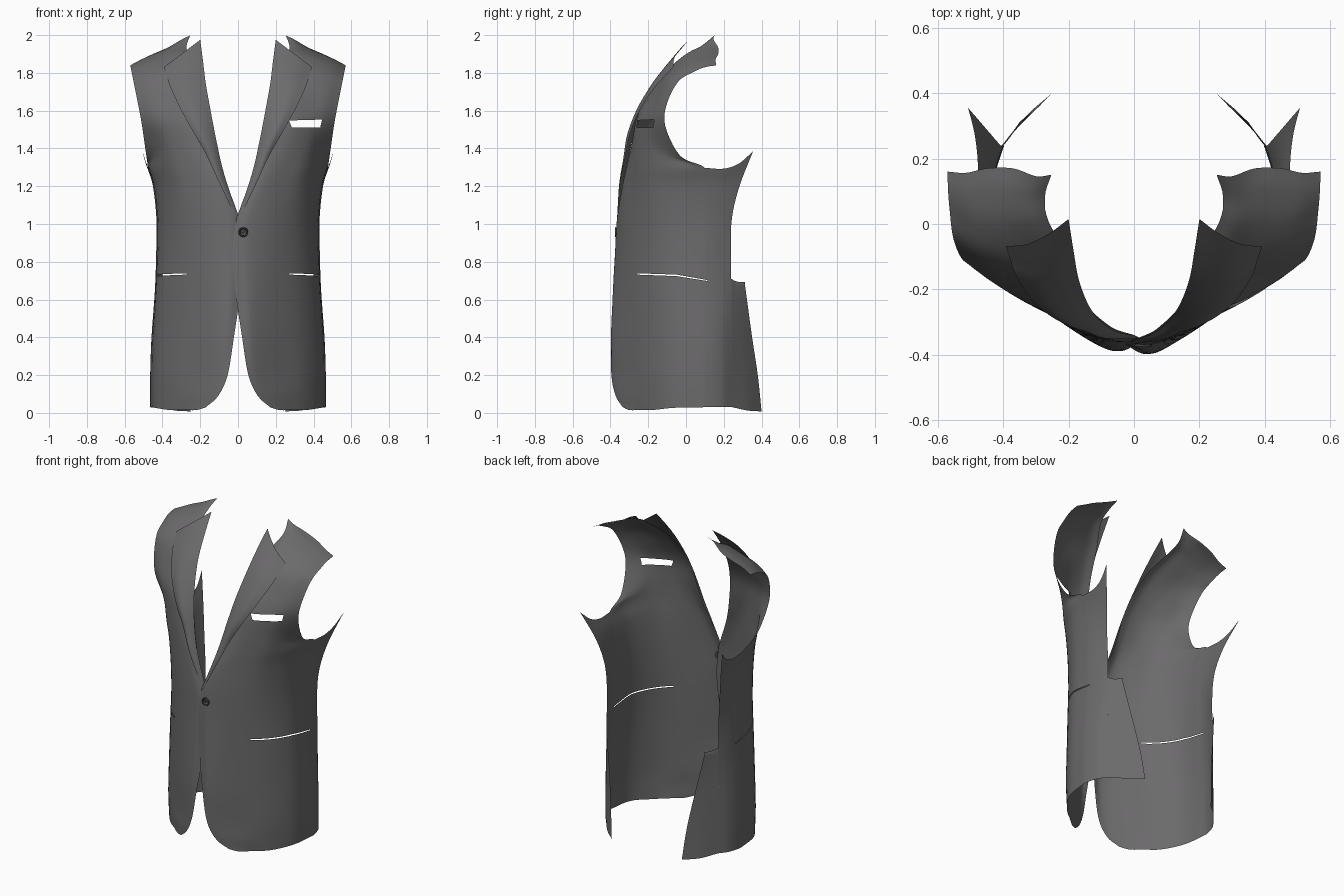
import bpy, bmesh, math
from mathutils import Vector

if "Cube" in bpy.data.objects:
    bpy.data.objects.remove(bpy.data.objects["Cube"])

def material(name, c):
    m = bpy.data.materials.new(name)
    m.diffuse_color = (*c, 1)
    m.use_nodes = True
    m.node_tree.nodes["Principled BSDF"].inputs["Base Color"].default_value = m.diffuse_color
    return m

CLOTH = material("charcoal cloth", (0.15, 0.145, 0.15))
BUTTON = material("dark button", (0.06, 0.057, 0.06))

def smooth_path(pts, n):
    """Catmull-Rom through the points, n samples per span."""
    p = [Vector(q) for q in pts]
    p = [2 * p[0] - p[1]] + p + [2 * p[-1] - p[-2]]
    out = []
    for i in range(1, len(p) - 2):
        a, b, c, d = p[i - 1:i + 3]
        for k in range(n):
            t = k / n
            out.append(0.5 * (2 * b + (c - a) * t + (2 * a - 5 * b + 4 * c - d) * t * t
                              + (3 * b - a - 3 * c + d) * t ** 3))
    return out + [p[-2]]

def loft(bm, rows, n=5):
    """Smooth sheet through rows of control points."""
    cols = [smooth_path(c, n) for c in zip(*rows)]
    grid = [[bm.verts.new(q) for q in smooth_path(r, n)] for r in zip(*cols)]
    for a, b in zip(grid, grid[1:]):
        for i in range(len(a) - 1):
            bm.faces.new((a[i], a[i + 1], b[i + 1], b[i]))

def cut_hole(bm, poly, axis):
    """Cut a convex hole; poly is counter-clockwise in (axis, z), on the outer front half."""
    other = 1 - axis
    lo = [min(q[i] for q in poly) - 0.05 for i in (0, 1)]
    hi = [max(q[i] for q in poly) + 0.05 for i in (0, 1)]
    planes = []
    for (a, b), (c, d) in zip(poly, poly[1:] + poly[:1]):
        co, no = Vector((0, 0, b)), Vector((0, 0, a - c))
        co[axis], no[axis] = a, d - b
        planes.append((co, no.normalized()))
    for co, no in planes:
        faces = [f for f in bm.faces if all(
            lo[i] < f.calc_center_median()[(axis, 2)[i]] < hi[i] for i in (0, 1))]
        geom = list({e for f in faces for e in f.edges}) + list({v for f in faces for v in f.verts})
        bmesh.ops.bisect_plane(bm, geom=geom + faces, plane_co=co, plane_no=no, dist=1e-5)
    dead = [f for f in bm.faces
            if all((f.calc_center_median() - co).dot(no) < 0 for co, no in planes)]
    bmesh.ops.delete(bm, geom=dead, context='FACES')

def finish(bm, name, mat, side=1):
    bmesh.ops.remove_doubles(bm, verts=bm.verts, dist=0.0005)
    if side < 0:  # mirrored side tucks slightly behind at the centre overlap
        for v in bm.verts:
            v.co.y += 0.014 * max(0, 1 - abs(v.co.x) / 0.12)
            v.co.x *= -1
        bmesh.ops.reverse_faces(bm, faces=bm.faces)
    me = bpy.data.meshes.new(name)
    bm.to_mesh(me)
    bm.free()
    me.materials.append(mat)
    ob = bpy.data.objects.new(name, me)
    bpy.context.collection.objects.link(ob)
    bpy.context.view_layer.objects.active = ob
    ob.select_set(True)
    bpy.ops.object.shade_smooth_by_angle(angle=math.radians(40))
    ob.select_set(False)

def level(z, *xy):
    return [(x, y, z) for x, y in xy]

# Front panel: rows from hem to armhole base, front edge to side seam
LOWER = [
    [(.17, -.335, .03), (.22, -.30, .015), (.28, -.25, .015), (.36, -.18, .015), (.44, -.06, .027), (.465, .1, .03)],
    level(.09, (.105, -.372), (.155, -.345), (.25, -.28), (.36, -.185), (.442, -.06), (.465, .1)),
    level(.2, (.055, -.395), (.11, -.37), (.24, -.285), (.36, -.19), (.443, -.06), (.465, .1)),
    level(.4, (.022, -.395), (.08, -.388), (.22, -.30), (.35, -.195), (.438, -.06), (.458, .1)),
    level(.65, (-.015, -.375), (.06, -.383), (.20, -.31), (.34, -.20), (.425, -.06), (.44, .1)),
    level(.85, (-.03, -.365), (.05, -.373), (.19, -.315), (.33, -.205), (.415, -.06), (.433, .1)),
    level(1.03, (-.005, -.355), (.06, -.363), (.19, -.315), (.33, -.21), (.415, -.06), (.432, .1)),
    level(1.2, (.055, -.33), (.12, -.335), (.22, -.295), (.34, -.215), (.43, -.06), (.45, .1)),
    level(1.297, (.088, -.305), (.15, -.315), (.25, -.28), (.36, -.21), (.455, -.05), (.475, .1)),
]
# Chest and shoulder: rows from roll line / neck to armhole edge
UPPER = [
    [(.115, -.28, 1.42), (.27, -.27, 1.41), (.37, -.21, 1.40), (.485, -.03, 1.36)],
    [(.14, -.25, 1.56), (.29, -.25, 1.55), (.38, -.21, 1.54), (.508, -.11, 1.52)],
    [(.165, -.19, 1.68), (.31, -.19, 1.67), (.39, -.165, 1.66), (.53, -.10, 1.64)],
    [(.20, -.10, 1.80), (.33, -.11, 1.79), (.41, -.10, 1.78), (.553, -.04, 1.755)],
    [(.262, .01, 1.90), (.37, .0, 1.88), (.44, .0, 1.855), (.563, .04, 1.805)],
    [(.272, .085, 1.945), (.38, .10, 1.92), (.45, .10, 1.89), (.568, .10, 1.83)],
    [(.253, .15, 1.998), (.37, .17, 1.935), (.45, .17, 1.90), (.57, .16, 1.84)],
]
def widen(r):
    a, b, c, d = map(Vector, r)
    puff = Vector((0, -.012, .003))
    return [a, a.lerp(b, .4) + puff, b, c, c.lerp(d, .52) + puff * .7, d]
UPPER = [widen(r) for r in UPPER]

# Side panel from side seam to the back seam
SIDE = [
    [(.455, .15), (.435, .2), (.40, .245)], [(.455, .15), (.435, .2), (.40, .245)],
    [(.455, .15), (.435, .2), (.40, .245)], [(.45, .15), (.43, .2), (.40, .243)],
    [(.432, .15), (.418, .2), (.40, .24)], [(.425, .15), (.412, .195), (.398, .237)],
    [(.428, .15), (.42, .2), (.41, .243)], [(.45, .16), (.448, .22), (.445, .283)],
]
SIDE = [[r[-1]] + level(r[-1][2], *s) for r, s in zip(LOWER, SIDE)]
SIDE.append([LOWER[-1][-1], (.478, .2, 1.293), (.488, .28, 1.32), (.507, .355, 1.385)])

# Vent flap behind the side panel
VENT = [
    [(.40, .245, .03), (.33, .33, .012), (.25, .40, .008)],
    level(.2, (.40, .245), (.335, .318), (.27, .38)),
    level(.4, (.40, .243), (.35, .30), (.30, .35)),
    level(.65, (.40, .24), (.375, .275), (.345, .316)),
    [(.40, .238, .71), (.375, .27, .695), (.348, .311, .693)],
]

# Lapel: inner roll edge and outer edge, bottom to notch
LAPEL = [
    ((-.012, -.358, 1.02), (.0, -.366, 1.015)), ((.05, -.338, 1.19), (.095, -.352, 1.21)),
    ((.088, -.312, 1.32), (.165, -.320, 1.36)), ((.118, -.28, 1.46), (.238, -.292, 1.49)),
    ((.145, -.235, 1.60), (.31, -.235, 1.62)), ((.17, -.165, 1.74), (.36, -.160, 1.73)),
    ((.185, -.08, 1.86), (.376, -.115, 1.78)), ((.2, .015, 1.975), (.392, -.068, 1.83)),
]
def lapel_row(i, a, b):
    a, b = Vector(a), Vector(b)
    puff = Vector((0, -.022, 0)) * min(1, i / 3)
    return [a, a.lerp(b, .3) + puff * .8, a.lerp(b, .65) + puff, b]
LAPEL = [lapel_row(i, a, b) for i, (a, b) in enumerate(LAPEL)]

for side, label in ((1, "left"), (-1, "right")):
    bm = bmesh.new()
    loft(bm, LOWER + UPPER)
    loft(bm, SIDE)
    loft(bm, VENT)
    # Hip pocket slit, in two straight runs
    cut_hole(bm, [(-.26, .732), (-.05, .724), (-.05, .732), (-.26, .739)], 1)
    cut_hole(bm, [(-.05, .724), (.115, .698), (.115, .703), (-.05, .732)], 1)
    if side > 0:  # breast pocket opening
        cut_hole(bm, [(.27, 1.548), (.285, 1.51), (.435, 1.51), (.445, 1.553)], 0)
    finish(bm, label + "_front_panel", CLOTH, side)
    bm = bmesh.new()
    loft(bm, LAPEL)
    finish(bm, label + "_lapel", CLOTH, side)

# Button: turned profile with raised rim and centre stud
bm = bmesh.new()
PROFILE = [(0, .008), (.006, .008), (.007, .004), (.016, .004), (.019, .010), (.024, .010), (.026, .006), (.025, 0), (0, 0)]
vs = [bm.verts.new((r, -h, 0)) for r, h in PROFILE]
es = [bm.edges.new(p) for p in zip(vs, vs[1:])]
bmesh.ops.spin(bm, geom=vs + es, cent=(0, 0, 0), axis=(0, 1, 0), angle=2 * math.pi, steps=32)
bmesh.ops.remove_doubles(bm, verts=bm.verts, dist=1e-5)
bmesh.ops.recalc_face_normals(bm, faces=bm.faces)
bmesh.ops.translate(bm, verts=bm.verts, vec=(.028, -.366, .957))
finish(bm, "front_button", BUTTON)
